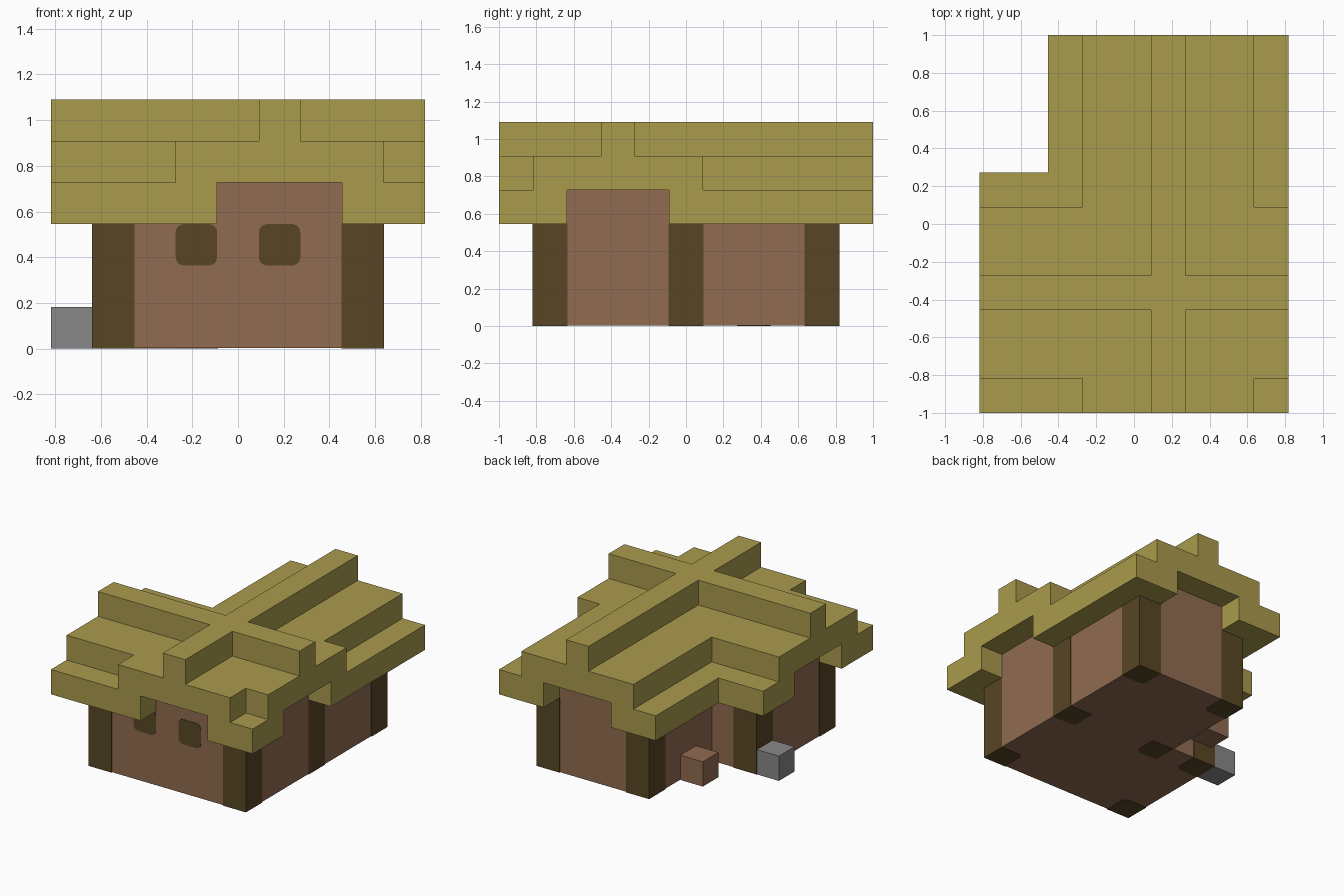
import bpy
import bmesh
from mathutils import Vector

U = 2 / 11                        # size of one block
ORIGIN = Vector((4.5, 5.5, 0))    # block coordinates of the centre
PROUD = 0.016                     # how far painted parts stand out, in blocks

if "Cube" in bpy.data.objects:
    bpy.data.objects.remove(bpy.data.objects["Cube"])


def material(name, rgb):
    mat = bpy.data.materials.new(name)
    mat.use_nodes = True
    mat.diffuse_color = (*rgb, 1)
    mat.node_tree.nodes["Principled BSDF"].inputs["Base Color"].default_value = (*rgb, 1)
    return mat


thatch = material("straw thatch", (0.402, 0.328, 0.074))
clay = material("brown clay", (0.283, 0.147, 0.082))
timber = material("dark timber", (0.098, 0.061, 0.018))
stone = material("grey stone", (0.246, 0.246, 0.246))


def finish(name, bm, mat):
    """Scale block coordinates to the scene and make an object."""
    for v in bm.verts:
        v.co = (v.co - ORIGIN) * U
    bmesh.ops.recalc_face_normals(bm, faces=bm.faces[:])
    mesh = bpy.data.meshes.new(name)
    bm.to_mesh(mesh)
    bm.free()
    mesh.materials.append(mat)
    obj = bpy.data.objects.new(name, mesh)
    bpy.context.collection.objects.link(obj)
    return obj


def add_box(bm, low, high):
    low, high = Vector(low), Vector(high)
    verts = bmesh.ops.create_cube(bm, size=1)["verts"]
    for v in verts:
        v.co = low + (v.co + Vector((0.5, 0.5, 0.5))) * (high - low)


def boxes(name, mat, *corners):
    bm = bmesh.new()
    for low, high in corners:
        add_box(bm, low, high)
    return finish(name, bm, mat)


def rounded_box(name, mat, low, high, axis, near=None):
    """Box with rounded edges along an axis, or only the edge nearest a point."""
    bm = bmesh.new()
    add_box(bm, low, high)
    edges = [e for e in bm.edges
             if abs((e.verts[0].co - e.verts[1].co).normalized()[axis]) > 0.9]
    if near:
        point = Vector(near)
        edges = [min(edges, key=lambda e: (e.verts[0].co.xy - point).length)]
    bmesh.ops.bevel(bm, geom=edges, offset=0.2, segments=3, profile=0.5, affect='EDGES')
    return finish(name, bm, mat)


def stepped_roof(name, centre, length, along_x):
    """Stepped gable profile, extruded from zero to the given length."""
    half = [(3.5, 3), (3.5, 4), (2.5, 4), (2.5, 5), (0.5, 5), (0.5, 6)]
    outline = half + [(-s, z) for s, z in reversed(half)]
    bm = bmesh.new()
    verts = [bm.verts.new((0, centre + s, z) if along_x else (centre + s, 0, z))
             for s, z in outline]
    face = bm.faces.new(verts)
    moved = bmesh.ops.extrude_face_region(bm, geom=[face])["geom"]
    shift = Vector((length, 0, 0)) if along_x else Vector((0, length, 0))
    for v in moved:
        if isinstance(v, bmesh.types.BMVert):
            v.co += shift
    return finish(name, bm, thatch)


def boolean(target, other, operation):
    mod = target.modifiers.new(operation.lower(), 'BOOLEAN')
    mod.object = other
    mod.operation = operation
    mod.solver = 'EXACT'
    with bpy.context.temp_override(object=target, active_object=target):
        bpy.ops.object.modifier_apply(modifier=mod.name)
    bpy.data.objects.remove(other)


# Roof: two crossing stepped gables, with the gable ends opened below
roof = stepped_roof("roof", 5.5, 11, False)
boolean(roof, stepped_roof("cross_roof", 3.5, 9, True), 'UNION')
for low, high in (((4, -1, 2), (7, 12, 4)), ((-1, 2, 2), (10, 5, 4))):
    boolean(roof, boxes("gable_cutter", thatch, (low, high)), 'DIFFERENCE')

# Walls: an L-shaped body with raised gable blocks
boxes("walls", clay,
      ((1, 1, PROUD), (8, 6, 3)),
      ((3, 6, PROUD), (8, 10, 3)),
      ((4, 1, 3), (7, 10, 4)),
      ((1, 2, 3), (8, 5, 4)))

# Timber posts, with the inner edge rounded
posts = {"front_right": (1, 1), "front_left": (7, 1), "side_right": (1, 5),
         "side_left": (7, 5), "back_right": (3, 9), "back_left": (7, 9),
         "inner": (3, 5)}
for label, (x, y) in posts.items():
    grow = 0 if label == "inner" else PROUD
    rounded_box(label + "_post", timber, (x - grow, y - grow, 0),
                (x + 1 + grow, y + 1 + grow, 3), 2, near=(5.5, 3.5))

# Front windows
for label, x in (("right", 3), ("left", 5)):
    rounded_box(label + "_window", timber, (x, 1 - PROUD, 2), (x + 1, 1.02, 3), 1)

# Loose blocks in the yard
boxes("clay_block", clay, ((2, 7, 0), (3, 8, 1)))
boxes("stone_block", stone, ((0, 5, 0), (1, 6, 1)))
